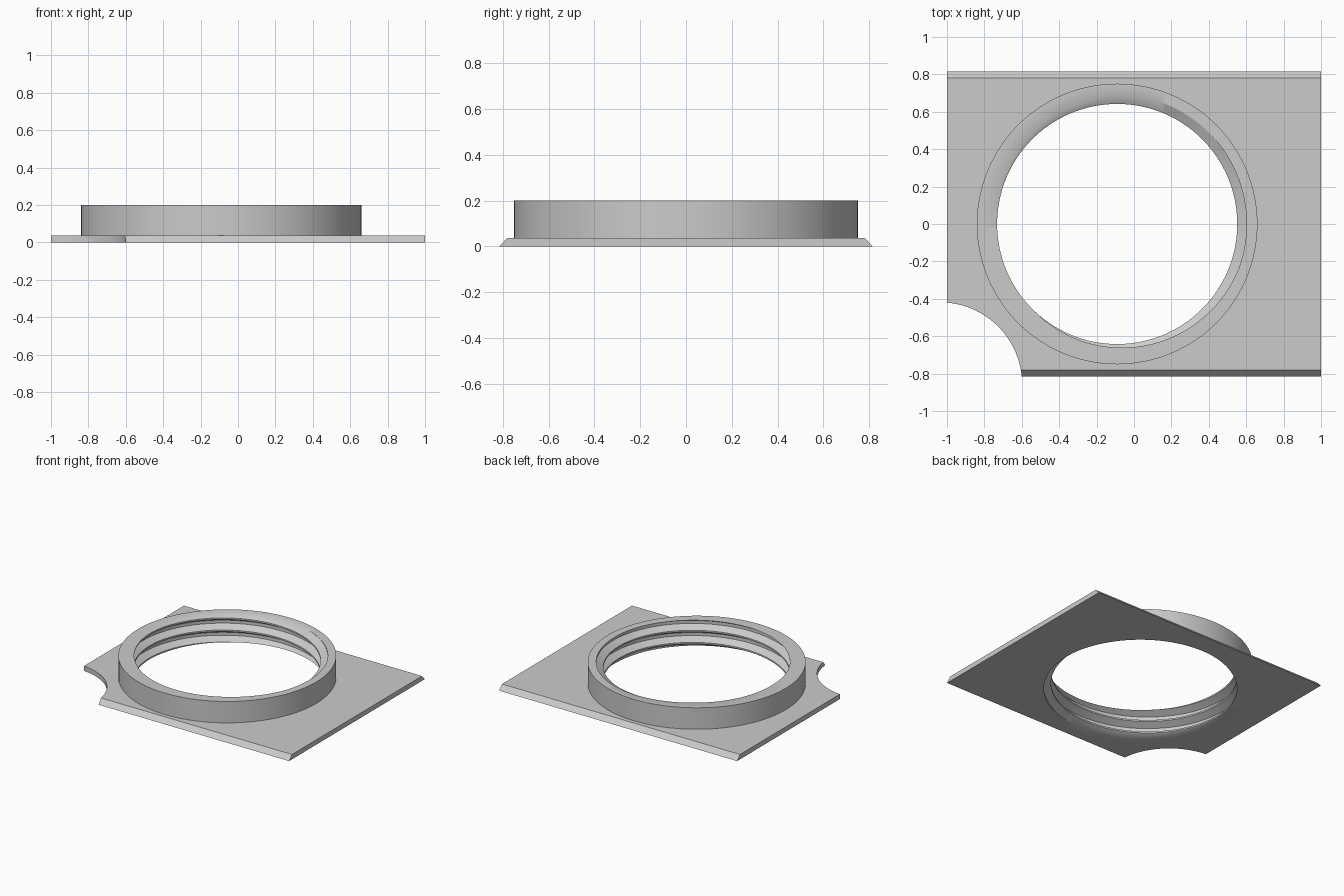
import bpy
import bmesh
from math import cos, sin, pi, floor

cube = bpy.data.objects.get("Cube")
if cube:
    bpy.data.objects.remove(cube, do_unlink=True)

HEIGHT = 0.2
PLATE_H = 0.037
CENTRE_X = -0.09
OUTER_R, CREST_R, ROOT_R = 0.75, 0.642, 0.692
PITCH = 0.092
SEGMENTS = 128

# Single grey material
grey = bpy.data.materials.new("light_grey")
grey.use_nodes = True
colour = (0.6, 0.6, 0.6, 1)
grey.diffuse_color = colour
grey.node_tree.nodes["Principled BSDF"].inputs["Base Color"].default_value = colour


def make_object(name, bm):
    bmesh.ops.recalc_face_normals(bm, faces=bm.faces)
    mesh = bpy.data.meshes.new(name)
    bm.to_mesh(mesh)
    bm.free()
    mesh.materials.append(grey)
    obj = bpy.data.objects.new(name, mesh)
    bpy.context.collection.objects.link(obj)
    return obj


def activate(obj):
    bpy.ops.object.select_all(action="DESELECT")
    obj.select_set(True)
    bpy.context.view_layer.objects.active = obj


def cut_cylinder(obj, x, y, radius):
    """Cut a vertical round hole through an object."""
    bm = bmesh.new()
    bmesh.ops.create_cone(bm, cap_ends=True, segments=SEGMENTS,
                          radius1=radius, radius2=radius, depth=1)
    bmesh.ops.translate(bm, verts=bm.verts, vec=(x, y, 0))
    cutter = make_object("hole_cutter", bm)
    cutter.hide_render = True
    mod = obj.modifiers.new("hole", "BOOLEAN")
    mod.operation = "DIFFERENCE"
    mod.solver = "EXACT"
    mod.object = cutter
    activate(obj)
    bpy.ops.object.modifier_apply(modifier=mod.name)
    bpy.data.objects.remove(cutter, do_unlink=True)


# Base plate: trapezoid profile extruded along x, then cut
bm = bmesh.new()
profile = [(-0.815, 0), (0.815, 0), (0.78, PLATE_H), (-0.78, PLATE_H)]
face = bm.faces.new([bm.verts.new((-1, y, z)) for y, z in profile])
extruded = bmesh.ops.extrude_face_region(bm, geom=[face])["geom"]
bmesh.ops.translate(bm, vec=(2, 0, 0),
                    verts=[v for v in extruded if isinstance(v, bmesh.types.BMVert)])
plate = make_object("base_plate", bm)
cut_cylinder(plate, CENTRE_X, 0, OUTER_R)
cut_cylinder(plate, -1.037, -0.858, 0.439)

# Threaded ring: trapezoidal thread, one phase unit per turn
CREST_HALF, ROOT_START = 1 / 16, 0.375
OFFSET = HEIGHT / PITCH - 205 / 360


def thread_radius(phase):
    d = abs(phase - floor(phase + 0.5))
    t = (d - CREST_HALF) / (ROOT_START - CREST_HALF)
    return CREST_R + (ROOT_R - CREST_R) * min(max(t, 0), 1)


def ring_column(bm, turn):
    """Closed cross-section of the ring at one angle."""
    points = [(OUTER_R, 0)]
    for k in range(-4, 3):
        for step in (-CREST_HALF, CREST_HALF, ROOT_START, 1 - ROOT_START):
            z = min(max(PITCH * (k + step + turn + OFFSET), 0), HEIGHT)
            points.append((thread_radius(z / PITCH - turn - OFFSET), z))
    points.append((OUTER_R, HEIGHT))
    a = 2 * pi * turn
    return [bm.verts.new((CENTRE_X + r * cos(a), r * sin(a), z)) for r, z in points]


bm = bmesh.new()
columns = [ring_column(bm, i / SEGMENTS) for i in range(SEGMENTS + 1)]
for left, right in zip(columns, columns[1:]):
    for i in range(len(left)):
        bm.faces.new((left[i - 1], left[i], right[i], right[i - 1]))
bmesh.ops.remove_doubles(bm, verts=bm.verts, dist=0.00005)
ring = make_object("threaded_ring", bm)

for obj in (plate, ring):
    activate(obj)
    bpy.ops.object.shade_smooth_by_angle(angle=pi / 6)
